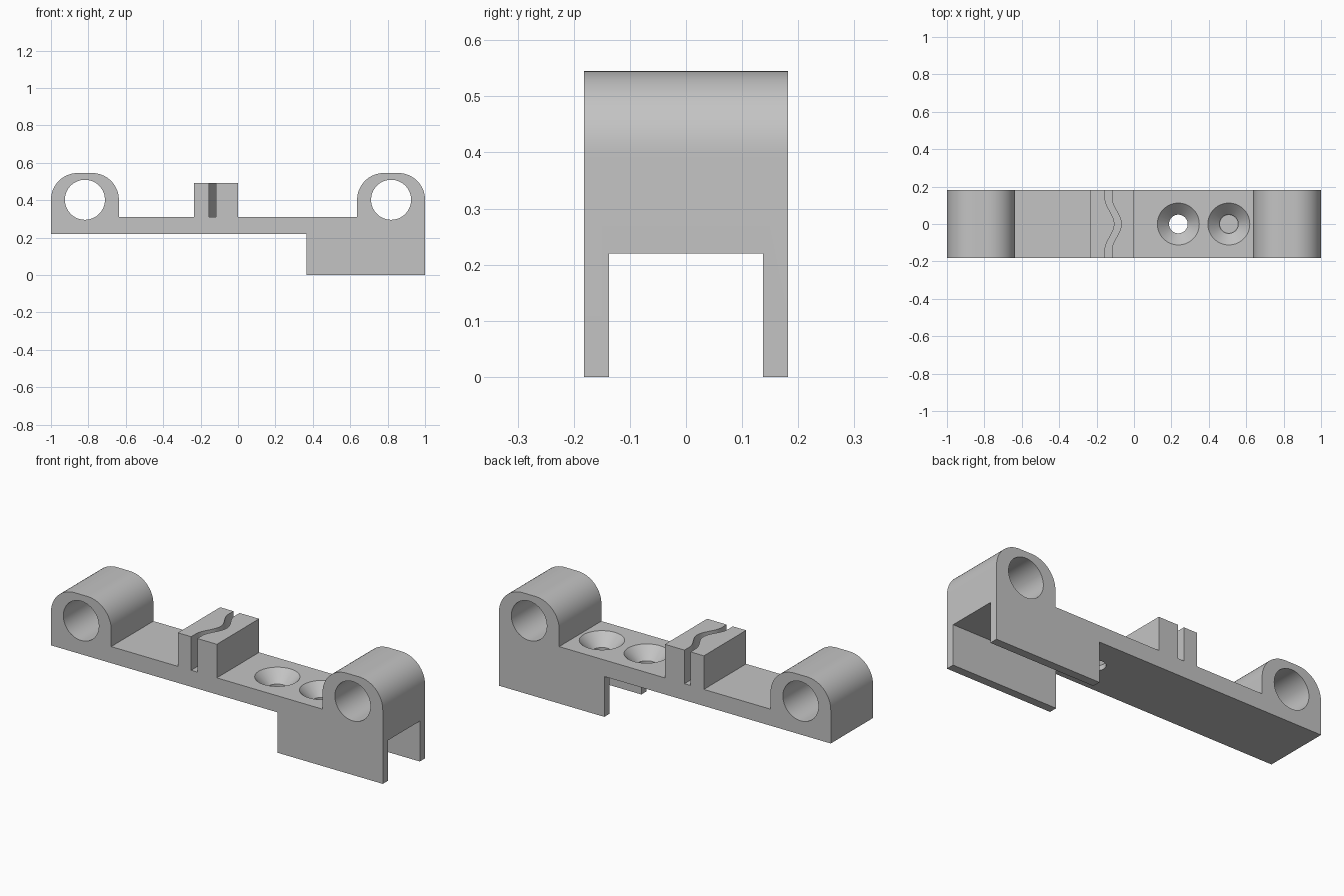
import bpy, bmesh
from math import sin, cos, pi
from mathutils import Vector, Matrix

cube = bpy.data.objects.get("Cube")
if cube:
    bpy.data.objects.remove(cube, do_unlink=True)

HALF_Y = 0.182       # half depth of the bracket
PLATE_Z = 0.22       # underside of the plate
TOP_Z = 0.31         # upper side of the plate
BORE_Z = 0.402       # height of the lug bores

grey = bpy.data.materials.new("light grey")
grey.use_nodes = True
grey.diffuse_color = (0.55, 0.55, 0.55, 1)
grey.node_tree.nodes["Principled BSDF"].inputs["Base Color"].default_value = grey.diffuse_color


def finish(name, bm):
    bmesh.ops.recalc_face_normals(bm, faces=bm.faces)
    mesh = bpy.data.meshes.new(name)
    bm.to_mesh(mesh)
    bm.free()
    mesh.materials.append(grey)
    obj = bpy.data.objects.new(name, mesh)
    bpy.context.collection.objects.link(obj)
    return obj


def prism(name, points, direction):
    """Extrude a closed outline along a direction."""
    bm = bmesh.new()
    face = bm.faces.new([bm.verts.new(p) for p in points])
    side = bmesh.ops.extrude_face_region(bm, geom=[face])["geom"]
    bmesh.ops.translate(bm, vec=Vector(direction),
                        verts=[v for v in side if isinstance(v, bmesh.types.BMVert)])
    return finish(name, bm)


def cylinder(name, radius, length, matrix, top_radius=None):
    bm = bmesh.new()
    bmesh.ops.create_cone(bm, cap_ends=True, segments=64, radius1=radius,
                          radius2=radius if top_radius is None else top_radius,
                          depth=length, matrix=matrix)
    return finish(name, bm)


def lug(x0, x1, r=0.143, top=0.545, steps=16):
    """Rounded lug outline from its right side over to its left side."""
    pts = []
    for cx, start in ((x1 - r, 0), (x0 + r, pi / 2)):
        for i in range(steps + 1):
            a = start + pi / 2 * i / steps
            pts.append((cx + r * cos(a), top - r + r * sin(a)))
    return pts


# Side outline: plate, skirt, two lugs and the clamp block
outline = [(-1, PLATE_Z), (0.365, PLATE_Z), (0.365, 0), (1, 0)]
outline += lug(0.637, 1)
outline += [(0.637, TOP_Z), (0, TOP_Z), (0, 0.493), (-0.235, 0.493), (-0.235, TOP_Z)]
outline += [(-0.637, TOP_Z)] + lug(-1, -0.637)
body = prism("bracket_body", [(x, -HALF_Y, z) for x, z in outline], (0, 2 * HALF_Y, 0))

cutters = []

# Bores through the lugs
for x in (-0.8185, 0.8185):
    place = Matrix.Translation((x, 0, BORE_Z)) @ Matrix.Rotation(pi / 2, 4, "X")
    cutters.append(cylinder("lug_bore", 0.107, 1, place))

# Countersunk screw holes in the plate
for x in (0.237, 0.507):
    cutters.append(cylinder("screw_hole", 0.05, 0.4, Matrix.Translation((x, 0, 0.27))))
    cutters.append(cylinder("countersink", 0.045, 0.07,
                            Matrix.Translation((x, 0, TOP_Z - 0.033)), 0.114))

# Channel between the two skirts
channel = [(0.2, -0.137, -0.1), (0.2, 0.137, -0.1),
           (0.2, 0.137, PLATE_Z), (0.2, -0.137, PLATE_Z)]
cutters.append(prism("skirt_channel", channel, (1, 0, 0)))

# Wavy slit through the clamp block
wave = []
for i in range(41):
    y = -0.2 + 0.01 * i
    bump = 0.05 * (1 + cos(pi * y / 0.14)) / 2 if abs(y) < 0.14 else 0
    wave.append((-0.155 + bump, y))
slit = [(x, y, TOP_Z) for x, y in wave]
slit += [(x + 0.037, y, TOP_Z) for x, y in reversed(wave)]
cutters.append(prism("clamp_slit", slit, (0, 0, 0.4)))

# Cut everything, then discard the cutters
bpy.context.view_layer.objects.active = body
for cutter in cutters:
    cutter.hide_render = True
    mod = body.modifiers.new(cutter.name, "BOOLEAN")
    mod.operation = "DIFFERENCE"
    mod.solver = "EXACT"
    mod.object = cutter
    bpy.ops.object.modifier_apply(modifier=mod.name)
for cutter in cutters:
    bpy.data.objects.remove(cutter, do_unlink=True)

bpy.ops.object.select_all(action="DESELECT")
body.select_set(True)
bpy.ops.object.shade_smooth_by_angle(angle=pi / 6)
